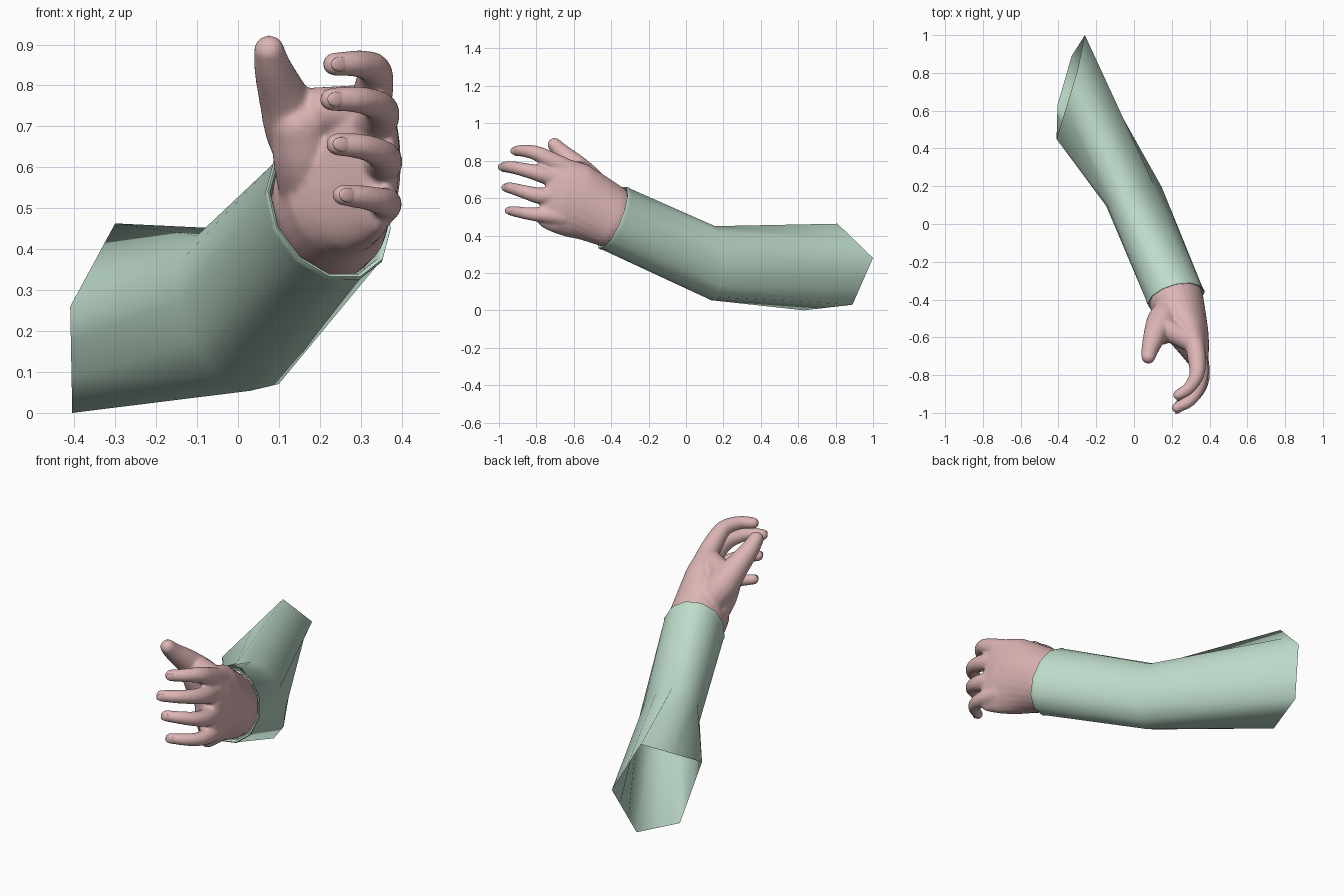
import bpy, bmesh, math
from mathutils import Vector, Matrix

if "Cube" in bpy.data.objects:
    bpy.data.objects.remove(bpy.data.objects["Cube"])


def material(name, rgb):
    m = bpy.data.materials.new(name)
    m.diffuse_color = (*rgb, 1)
    m.use_nodes = True
    m.node_tree.nodes["Principled BSDF"].inputs["Base Color"].default_value = m.diffuse_color
    return m


SKIN = material("pink skin", (0.72, 0.46, 0.46))
CLOTH = material("pale green cloth", (0.52, 0.72, 0.60))


def ring(c, v, u, n, scale=1.0):
    c, v, u = Vector(c), Vector(v) * scale, Vector(u) * scale
    return [c + v * math.cos(2 * math.pi * k / n) + u * math.sin(2 * math.pi * k / n)
            for k in range(n)]


def loft(bm, rings, caps=True):
    rows = [[bm.verts.new(p) for p in r] for r in rings]
    n = len(rows[0])
    for a, b in zip(rows, rows[1:]):
        for k in range(n):
            bm.faces.new((a[k], a[(k + 1) % n], b[(k + 1) % n], b[k]))
    if caps:
        bm.faces.new(rows[0][::-1])
        bm.faces.new(rows[-1])


def finish(bm, name, mat, angle):
    bmesh.ops.recalc_face_normals(bm, faces=bm.faces)
    me = bpy.data.meshes.new(name)
    bm.to_mesh(me)
    bm.free()
    me.materials.append(mat)
    ob = bpy.data.objects.new(name, me)
    bpy.context.collection.objects.link(ob)
    bpy.ops.object.select_all(action='DESELECT')
    ob.select_set(True)
    bpy.context.view_layer.objects.active = ob
    bpy.ops.object.shade_smooth_by_angle(angle=math.radians(angle))
    return ob


def tube(bm, pts, steps=4, n=16):
    """Tapered round-ended tube through (x, y, z, radius) points."""
    P = [Vector(p) for p in pts]
    P = [2 * P[0] - P[1]] + P + [2 * P[-1] - P[-2]]
    path = []
    for i in range(1, len(P) - 2):
        a, b, c, d = P[i - 1:i + 3]
        for s in range(steps):
            t = s / steps
            path.append(0.5 * (2 * b + (c - a) * t + (2 * a - 5 * b + 4 * c - d) * t * t
                               + (3 * b - a - 3 * c + d) * t ** 3))
    path.append(P[-2])
    rings = []
    for i, p in enumerate(path):
        d = (path[min(i + 1, len(path) - 1)] - path[max(i - 1, 0)]).to_3d().normalized()
        side = d.cross(Vector((0.2, 0.3, 1))).normalized()
        rings.append(ring(p.to_3d(), side * p.w, side.cross(d) * p.w, n))
    loft(bm, rings)
    for p in (path[0], path[-1]):
        bmesh.ops.create_uvsphere(bm, u_segments=16, v_segments=10, radius=p.w,
                                  matrix=Matrix.Translation(p.to_3d()))


# --- sleeve: angular upper end, elbow, rolled cuff ---
N = 12
corners = {1: (-0.26, 1.0, 0.28), 3: (-0.30, 0.81, 0.463), 5: (-0.41, 0.45, 0.26),
           8: (-0.405, 0.63, 0.0), 10: (-0.33, 0.89, 0.03), 13: (-0.26, 1.0, 0.28)}
keys = sorted(corners)
upper_end = [None] * N
for a, b in zip(keys, keys[1:]):
    for k in range(a, b):
        upper_end[k % N] = Vector(corners[a]).lerp(Vector(corners[b]), (k - a) / (b - a))
elbow = ring((0, 0.145, 0.252), (0.147, 0.05, -0.02), (-0.03, 0.01, 0.198), N)
cuff_c, cuff_v, cuff_u = Vector((0.222, -0.39, 0.495)), (0.15, 0.032, -0.045), (0, 0.075, 0.163)
axis = Vector((0.35, -0.85, 0.39))
bm = bmesh.new()
loft(bm, [upper_end, elbow], caps=False)
rings = [elbow]
for off, s in ((-0.02, 1.0), (-0.008, 1.02), (0.004, 1.0), (0.002, 0.96), (-0.015, 0.94), (-0.10, 0.92)):
    rings.append(ring(cuff_c + axis * off, cuff_v, cuff_u, N, s))
loft(bm, rings, caps=False)
bmesh.ops.remove_doubles(bm, verts=bm.verts, dist=0.0005)
# keep a crease around the elbow only
sleeve = finish(bm, "sleeve", CLOTH, 85)
on_elbow = {v.index for v in sleeve.data.vertices
            if min((v.co - p).length for p in elbow) < 0.001}
sharp = sleeve.data.attributes.get("sharp_edge") or \
    sleeve.data.attributes.new("sharp_edge", 'BOOLEAN', 'EDGE')
for e in sleeve.data.edges:
    if set(e.vertices) <= on_elbow:
        sharp.data[e.index].value = True

# --- hand: palm, thumb and fingers fused into one skin ---
bm = bmesh.new()
palm = [((0.205, -0.33, 0.465), (0.128, 0.03, -0.035), (0, 0.062, 0.137)),
        ((0.226, -0.41, 0.505), (0.14, 0.03, -0.035), (0, 0.07, 0.153)),
        ((0.25, -0.50, 0.55), (0.13, 0.03, -0.02), (0, 0.065, 0.172)),
        ((0.285, -0.58, 0.585), (0.108, 0.02, 0), (0, 0.06, 0.192)),
        ((0.32, -0.66, 0.61), (0.078, 0.015, 0), (0, 0.05, 0.195)),
        ((0.345, -0.73, 0.625), (0.048, 0.01, 0), (0, 0.04, 0.182)),
        ((0.35, -0.755, 0.627), (0.03, 0, 0), (0, 0.035, 0.165))]
loft(bm, [ring(c, v, u, 28) for c, v, u in palm])

fingers = {
    "index": [(0.32, -0.62, 0.75, 0.052), (0.333, -0.72, 0.80, 0.048), (0.332, -0.80, 0.84, 0.040),
              (0.29, -0.87, 0.853, 0.033), (0.235, -0.905, 0.852, 0.029)],
    "middle": [(0.325, -0.66, 0.69, 0.052), (0.35, -0.77, 0.727, 0.046), (0.342, -0.86, 0.75, 0.038),
               (0.295, -0.935, 0.765, 0.033), (0.228, -0.972, 0.766, 0.029)],
    "ring": [(0.33, -0.66, 0.60, 0.052), (0.358, -0.78, 0.612, 0.045), (0.35, -0.86, 0.632, 0.037),
             (0.305, -0.922, 0.65, 0.032), (0.242, -0.955, 0.656, 0.028)],
    "little": [(0.335, -0.66, 0.50, 0.052), (0.36, -0.77, 0.51, 0.041), (0.35, -0.845, 0.517, 0.034),
               (0.31, -0.90, 0.526, 0.030), (0.255, -0.938, 0.532, 0.026)]}
for pts in fingers.values():
    tube(bm, pts)
tube(bm, [(0.21, -0.44, 0.58, 0.075), (0.15, -0.51, 0.68, 0.08), (0.112, -0.585, 0.77, 0.062),
          (0.086, -0.66, 0.84, 0.047), (0.076, -0.703, 0.885, 0.038)])
# web between thumb and index
tube(bm, [(0.14, -0.545, 0.73, 0.062), (0.21, -0.575, 0.737, 0.06), (0.31, -0.63, 0.748, 0.055)])
# heel of the thumb
tube(bm, [(0.19, -0.45, 0.52, 0.085), (0.165, -0.53, 0.62, 0.08), (0.15, -0.57, 0.70, 0.07)])
hand = finish(bm, "hand", SKIN, 180)
fuse = hand.modifiers.new("fuse", 'REMESH')
fuse.mode = 'VOXEL'
fuse.voxel_size = 0.0075
fuse.use_smooth_shade = True
soften = hand.modifiers.new("soften", 'SMOOTH')
soften.factor = 0.5
soften.iterations = 10

# --- fingernails: flattened domes on the outer side of each fingertip ---
for name, pts in fingers.items():
    a, b = Vector(pts[-2]), Vector(pts[-1])
    d = (b - a).to_3d().normalized()
    out = d.cross(Vector((0, 0, 1)))
    out = (out if out.y < 0 else -out).normalized()
    up = out.cross(d)
    pos = b.to_3d() - d * 0.002 + out * (b.w - 0.006)
    frame = Matrix((d * 0.026, up * 0.018, out * 0.007)).transposed().to_4x4()
    bm = bmesh.new()
    bmesh.ops.create_uvsphere(bm, u_segments=16, v_segments=8, radius=1,
                              matrix=Matrix.Translation(pos) @ frame)
    finish(bm, name + "_fingernail", SKIN, 180)
